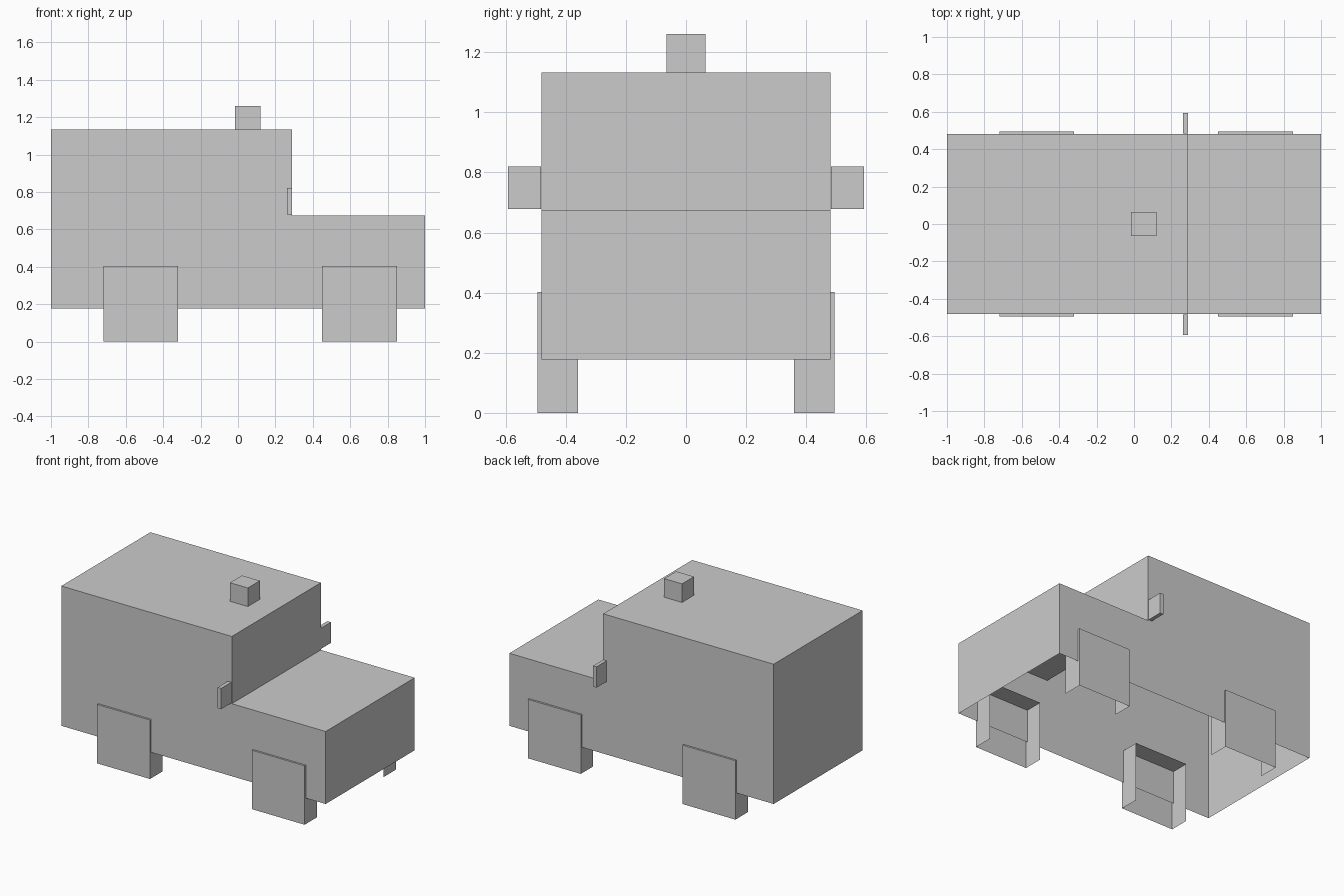
import bpy
import bmesh
from mathutils import Vector

cube = bpy.data.objects.get("Cube")
if cube:
    bpy.data.objects.remove(cube, do_unlink=True)

grey = bpy.data.materials.new("plain_grey")
grey.use_nodes = True
colour = (0.6, 0.6, 0.6, 1)
grey.diffuse_color = colour
grey.node_tree.nodes["Principled BSDF"].inputs["Base Color"].default_value = colour


def finish(name, bm, open_sides=()):
    """Drop the faces that look along any open side, then make the object."""
    bm.normal_update()
    gone = [f for f in bm.faces
            if any(f.normal.dot(Vector(d)) > 0.9 for d in open_sides)]
    bmesh.ops.delete(bm, geom=gone, context="FACES")
    mesh = bpy.data.meshes.new(name)
    bm.to_mesh(mesh)
    bm.free()
    mesh.materials.append(grey)
    obj = bpy.data.objects.new(name, mesh)
    bpy.context.collection.objects.link(obj)


def box(name, low, high, open_sides=()):
    low, high = Vector(low), Vector(high)
    bm = bmesh.new()
    bmesh.ops.create_cube(bm, size=1)
    bmesh.ops.scale(bm, vec=high - low, verts=bm.verts)
    bmesh.ops.translate(bm, vec=(low + high) / 2, verts=bm.verts)
    finish(name, bm, open_sides)


DOWN = (0, 0, -1)
HALF_WIDTH = 0.481

# Body shell: stepped side profile swept across the width, open underneath
profile = [(-1, 0.177), (1, 0.177), (1, 0.673),
           (0.29, 0.673), (0.29, 1.133), (-1, 1.133)]
bm = bmesh.new()
side = bm.faces.new([bm.verts.new((x, -HALF_WIDTH, z)) for x, z in profile])
swept = bmesh.ops.extrude_face_region(bm, geom=[side], use_keep_orig=True)
moved = [v for v in swept["geom"] if isinstance(v, bmesh.types.BMVert)]
bmesh.ops.translate(bm, vec=(0, 2 * HALF_WIDTH, 0), verts=moved)
bmesh.ops.recalc_face_normals(bm, faces=bm.faces)
finish("body", bm, [DOWN])

# Roof light
box("roof_light", (-0.015, -0.065, 1.133), (0.12, 0.065, 1.26), [DOWN])

# Wheels (open below and inward) and side mirrors
for label, s in (("right", -1), ("left", 1)):
    for end, x in (("rear", -0.72), ("front", 0.45)):
        y = sorted((s * 0.36, s * 0.494))
        box(f"{end}_{label}_wheel", (x, y[0], 0), (x + 0.4, y[1], 0.403),
            [DOWN, (0, -s, 0)])
    y = sorted((s * 0.483, s * 0.593))
    box(f"{label}_mirror", (0.262, y[0], 0.678), (0.288, y[1], 0.82))
